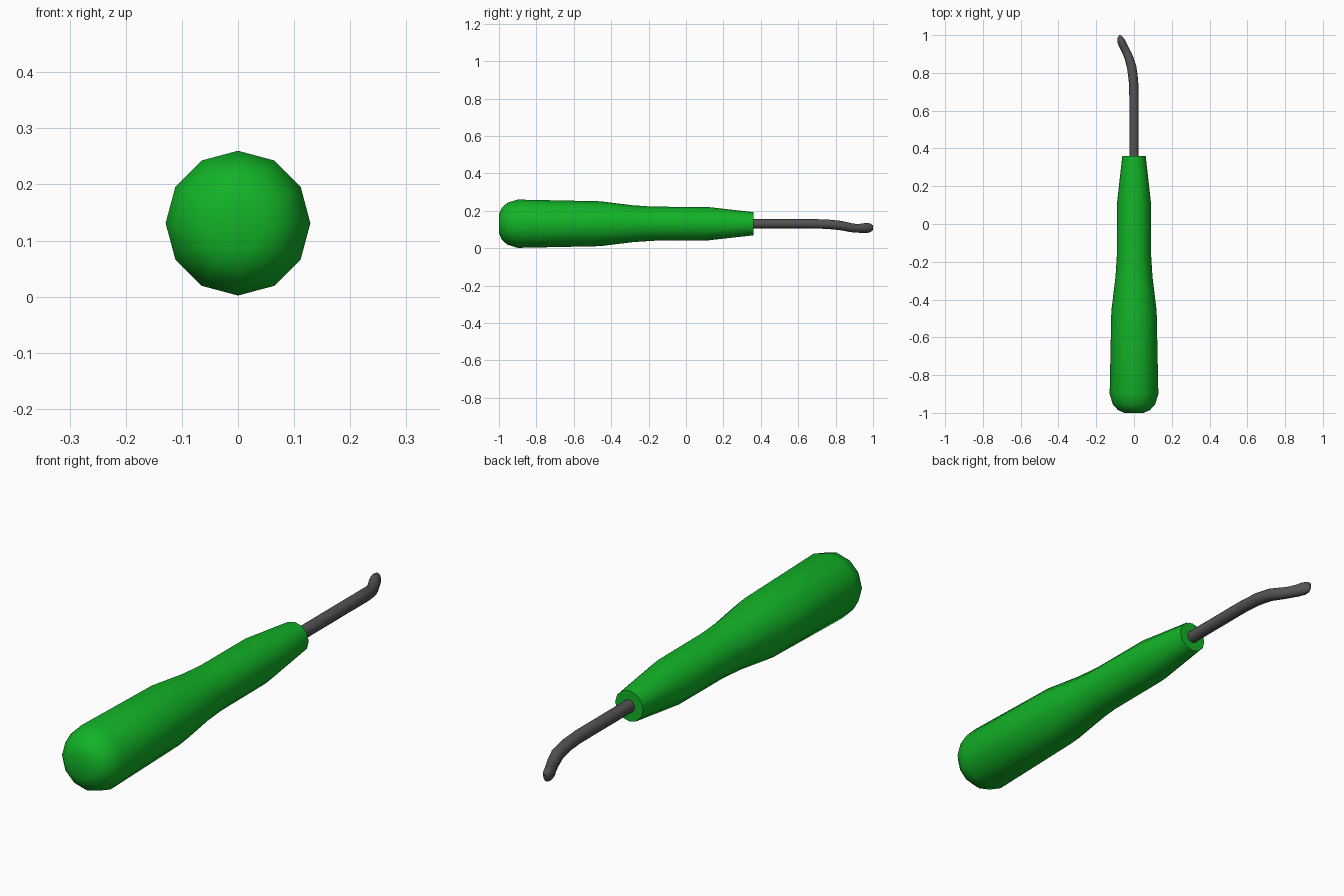
import bpy, bmesh, math
from mathutils import Vector

if "Cube" in bpy.data.objects:
    bpy.data.objects.remove(bpy.data.objects["Cube"])

AXIS_Z = 0.131


def material(name, rgb):
    m = bpy.data.materials.new(name)
    m.diffuse_color = (*rgb, 1)
    m.use_nodes = True
    m.node_tree.nodes["Principled BSDF"].inputs["Base Color"].default_value = m.diffuse_color
    return m


def loft(name, sections, sides, mat, angle):
    """Skin elliptical rings; section = (x, y, z, side radius, up radius)."""
    bm = bmesh.new()
    rings = []
    for i, (x, y, z, rs, ru) in enumerate(sections):
        a = Vector(sections[max(i - 1, 0)][:3])
        b = Vector(sections[min(i + 1, len(sections) - 1)][:3])
        t = (b - a).normalized()
        side = t.cross(Vector((0, 0, 1))).normalized()
        up = side.cross(t)
        ring = []
        for k in range(sides):
            w = 2 * math.pi * k / sides
            ring.append(bm.verts.new(Vector((x, y, z)) + side * rs * math.cos(w) + up * ru * math.sin(w)))
        rings.append(ring)
    for r0, r1 in zip(rings, rings[1:]):
        for k in range(sides):
            n = (k + 1) % sides
            bm.faces.new((r0[k], r0[n], r1[n], r1[k]))
    bm.faces.new(rings[0])
    bm.faces.new(rings[-1])
    bmesh.ops.recalc_face_normals(bm, faces=bm.faces)
    me = bpy.data.meshes.new(name)
    bm.to_mesh(me)
    bm.free()
    ob = bpy.data.objects.new(name, me)
    bpy.context.collection.objects.link(ob)
    me.materials.append(mat)
    bpy.ops.object.select_all(action='DESELECT')
    ob.select_set(True)
    bpy.context.view_layer.objects.active = ob
    bpy.ops.object.shade_smooth_by_angle(angle=math.radians(angle))
    return ob


green = material("green plastic", (0.006, 0.45, 0.02))
steel = material("dark steel", (0.09, 0.086, 0.09))

# Twelve-sided turned handle
profile = [(-1.0, 0.05), (-0.985, 0.085), (-0.955, 0.112), (-0.90, 0.129),
           (-0.46, 0.12), (-0.28, 0.098), (-0.17, 0.091), (0.11, 0.09), (0.36, 0.062)]
loft("handle", [(0, y, AXIS_Z, r, r) for y, r in profile], 12, green, 50)

# Bent shaft, flattening to a small hooked tip
shaft = [(0, 0.30, AXIS_Z, 0.025, 0.025), (0, 0.68, AXIS_Z, 0.025, 0.025),
         (-0.003, 0.76, 0.128, 0.025, 0.025), (-0.012, 0.83, 0.121, 0.025, 0.025),
         (-0.027, 0.88, 0.110, 0.023, 0.024), (-0.042, 0.915, 0.106, 0.022, 0.023),
         (-0.058, 0.945, 0.107, 0.022, 0.025), (-0.068, 0.968, 0.109, 0.021, 0.027),
         (-0.073, 0.986, 0.109, 0.015, 0.023), (-0.074, 0.999, 0.108, 0.005, 0.014)]
loft("hook_shaft", shaft, 12, steel, 50)
